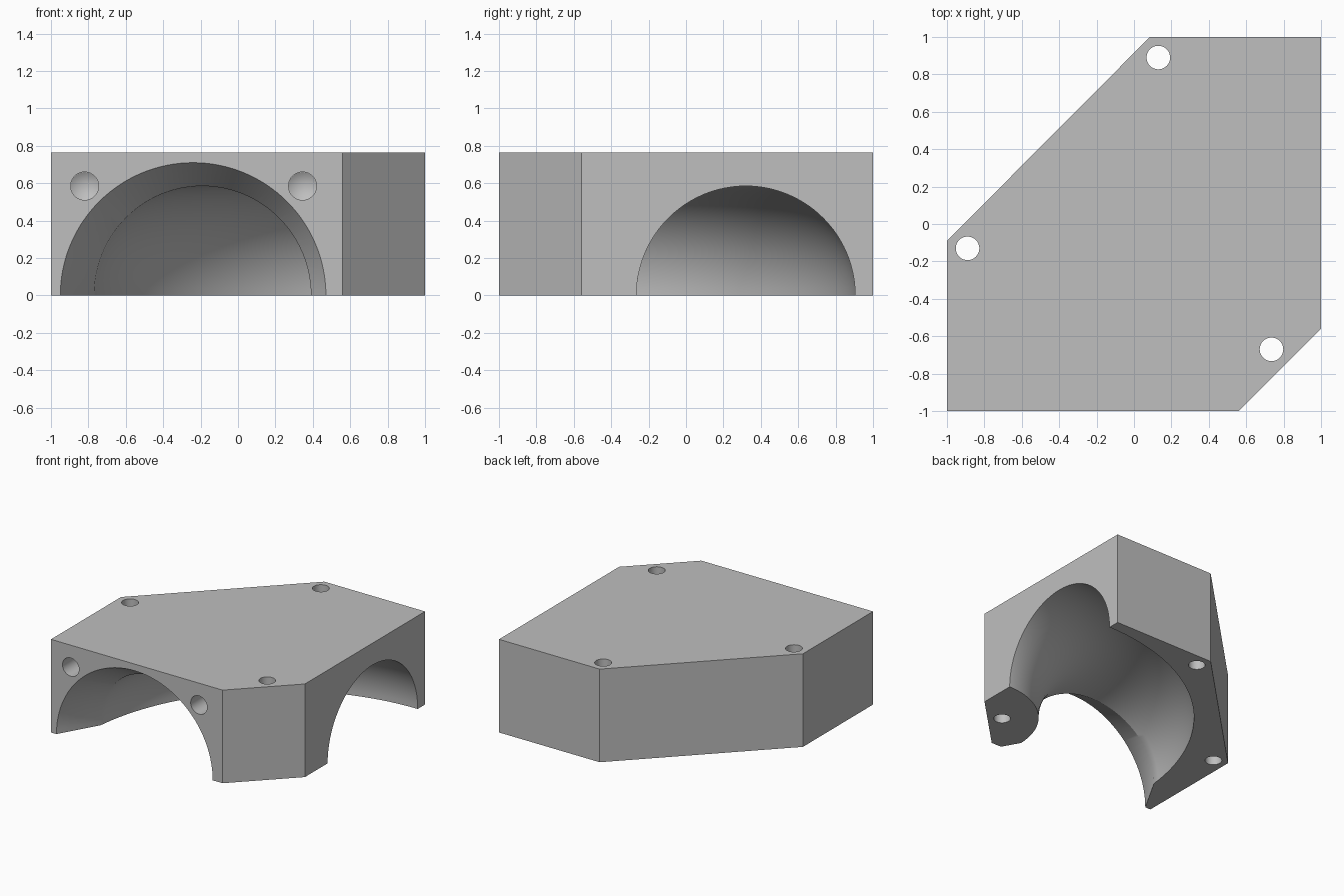
import bpy
import bmesh
from math import radians

if "Cube" in bpy.data.objects:
    bpy.data.objects.remove(bpy.data.objects["Cube"], do_unlink=True)

HEIGHT = 0.765
FACE_FRONT = (radians(-90), 0, 0)

# One plain grey material
grey = bpy.data.materials.new("light_grey")
grey.use_nodes = True
colour = (0.52, 0.52, 0.52, 1)
grey.diffuse_color = colour
grey.node_tree.nodes["Principled BSDF"].inputs["Base Color"].default_value = colour

# Block: rectangle with a large and a small corner cut off, extruded upwards
outline = [(-1, -1), (0.56, -1), (1, -0.56), (1, 1), (0.085, 1), (-1, -0.09)]
bm = bmesh.new()
base = bm.faces.new([bm.verts.new((x, y, 0)) for x, y in outline])
top = bmesh.ops.extrude_face_region(bm, geom=[base])["geom"]
bmesh.ops.translate(bm, vec=(0, 0, HEIGHT),
                    verts=[v for v in top if isinstance(v, bmesh.types.BMVert)])
bmesh.ops.recalc_face_normals(bm, faces=bm.faces)
mesh = bpy.data.meshes.new("elbow_block")
bm.to_mesh(mesh)
bm.free()
mesh.materials.append(grey)
block = bpy.data.objects.new("elbow_block", mesh)
bpy.context.collection.objects.link(block)


def cut(name):
    """Subtract the active primitive from the block, then discard it."""
    cutter = bpy.context.object
    cutter.name = name
    cutter.hide_render = True
    cutter.data.materials.append(grey)
    mod = block.modifiers.new(name, "BOOLEAN")
    mod.operation = "DIFFERENCE"
    mod.solver = "EXACT"
    mod.object = cutter
    bpy.context.view_layer.objects.active = block
    bpy.ops.object.modifier_apply(modifier=mod.name)
    bpy.data.objects.remove(cutter, do_unlink=True)


# Curved half-pipe channel from the front face to the right-hand face
bpy.ops.mesh.primitive_torus_add(
    major_radius=1.195, minor_radius=0.585, major_segments=160,
    minor_segments=96, location=(1, -0.875, 0), rotation=(0, 0, radians(1)))
cut("channel_cutter")

# Flared mouth at the front
bpy.ops.mesh.primitive_cone_add(
    vertices=128, radius1=0.767, radius2=0.14, depth=1.1,
    location=(-0.24, -0.55, 0), rotation=FACE_FRONT)
cut("flare_cutter")

# Vertical bolt holes
for x, y in [(0.13, 0.89), (-0.89, -0.13), (0.735, -0.67)]:
    bpy.ops.mesh.primitive_cylinder_add(
        vertices=48, radius=0.063, depth=2, location=(x, y, 0.4))
    cut("bolt_hole_cutter")

# Blind screw holes in the front face, with drill-point ends
for x in (-0.82, 0.345):
    bpy.ops.mesh.primitive_cylinder_add(
        vertices=48, radius=0.075, depth=0.4,
        location=(x, -1, 0.585), rotation=FACE_FRONT)
    cut("screw_hole_cutter")
    bpy.ops.mesh.primitive_cone_add(
        vertices=48, radius1=0.075, radius2=0, depth=0.045,
        location=(x, -0.778, 0.585), rotation=FACE_FRONT)
    cut("drill_point_cutter")

# Smooth the curved walls and keep the edges sharp
bpy.ops.object.select_all(action="DESELECT")
block.select_set(True)
bpy.context.view_layer.objects.active = block
bpy.ops.object.shade_smooth_by_angle(angle=radians(25))
